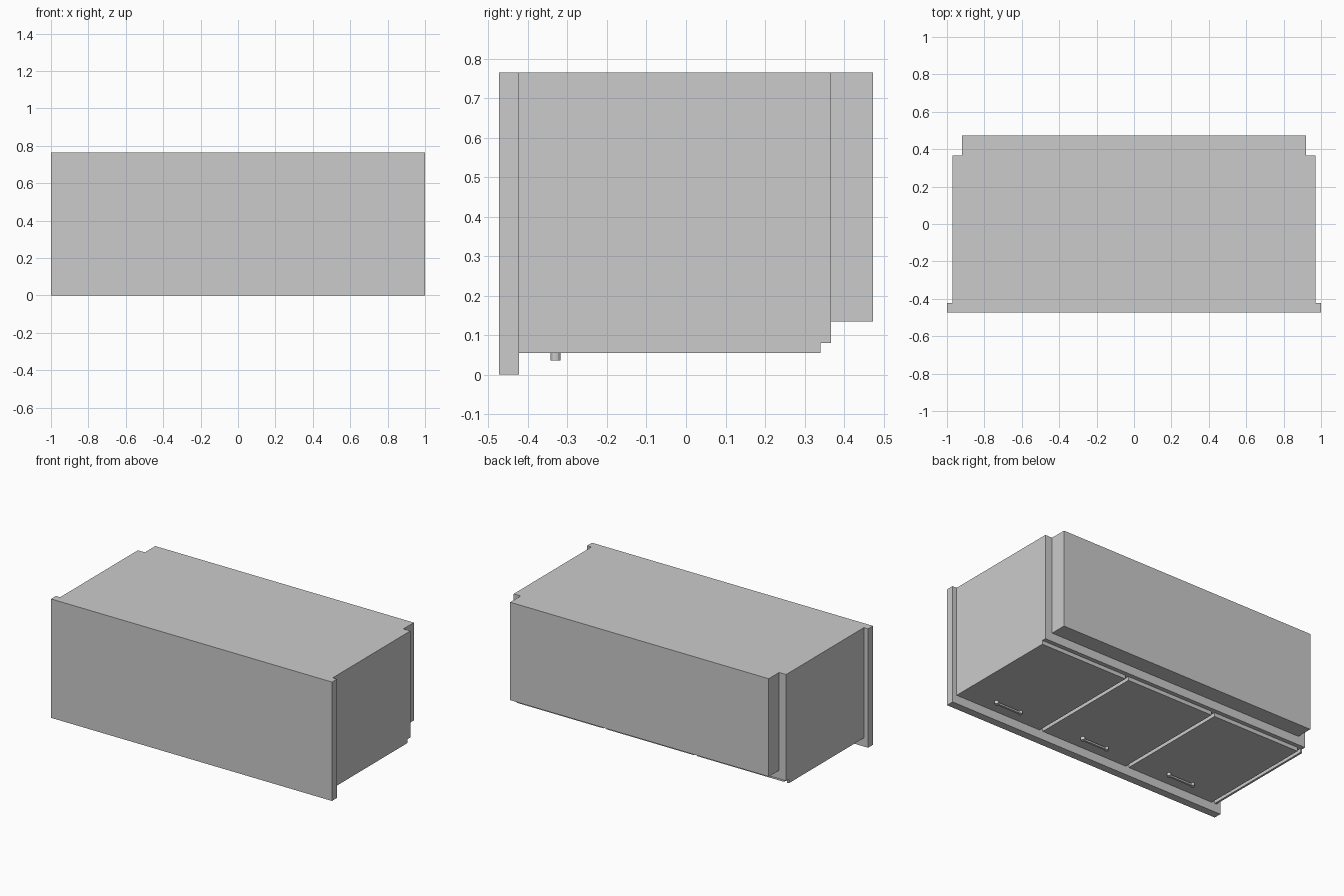
import bpy, bmesh
from mathutils import Matrix

if "Cube" in bpy.data.objects:
    bpy.data.objects.remove(bpy.data.objects["Cube"])


def add_box(bm, lo, hi):
    size = [b - a for a, b in zip(lo, hi)]
    mid = [(a + b) / 2 for a, b in zip(lo, hi)]
    bmesh.ops.create_cube(bm, size=1, matrix=Matrix.Translation(mid) @ Matrix.Diagonal((*size, 1)))


def finish(name, bm):
    mesh = bpy.data.meshes.new(name)
    bm.to_mesh(mesh)
    bm.free()
    obj = bpy.data.objects.new(name, mesh)
    bpy.context.collection.objects.link(obj)
    return obj


def box(name, lo, hi):
    bm = bmesh.new()
    add_box(bm, lo, hi)
    return finish(name, bm)


TOP = 0.765
# Main slabs: overhanging plate, carcass and narrower block behind it
box("front_plate", (-1, -0.473, 0), (1, -0.423, TOP))
box("cabinet_body", (-0.97, -0.423, 0.08), (0.97, 0.367, TOP))
box("back_block", (-0.92, 0.367, 0.135), (0.92, 0.473, TOP))

# Three door panels on the underside, each with a small bar handle
PITCH, WIDTH = 0.643, 0.62
for i in range(3):
    right = 0.97 - i * PITCH
    box(f"door_{i + 1}", (right - WIDTH, -0.423, 0.055), (right, 0.34, 0.08))

    cx, cy = right - WIDTH / 2, -0.33
    bm = bmesh.new()
    for side in (-1, 1):
        bmesh.ops.create_cone(bm, cap_ends=True, segments=12, radius1=0.0125, radius2=0.0125,
                              depth=0.02, matrix=Matrix.Translation((cx + side * 0.088, cy, 0.046)))
    add_box(bm, (cx - 0.088, cy - 0.007, 0.037), (cx + 0.088, cy + 0.007, 0.048))
    finish(f"handle_{i + 1}", bm)

# Thin strip closing the last door gap
box("edge_strip", (-0.97, -0.423, 0.055), (-0.957, 0.34, 0.08))
